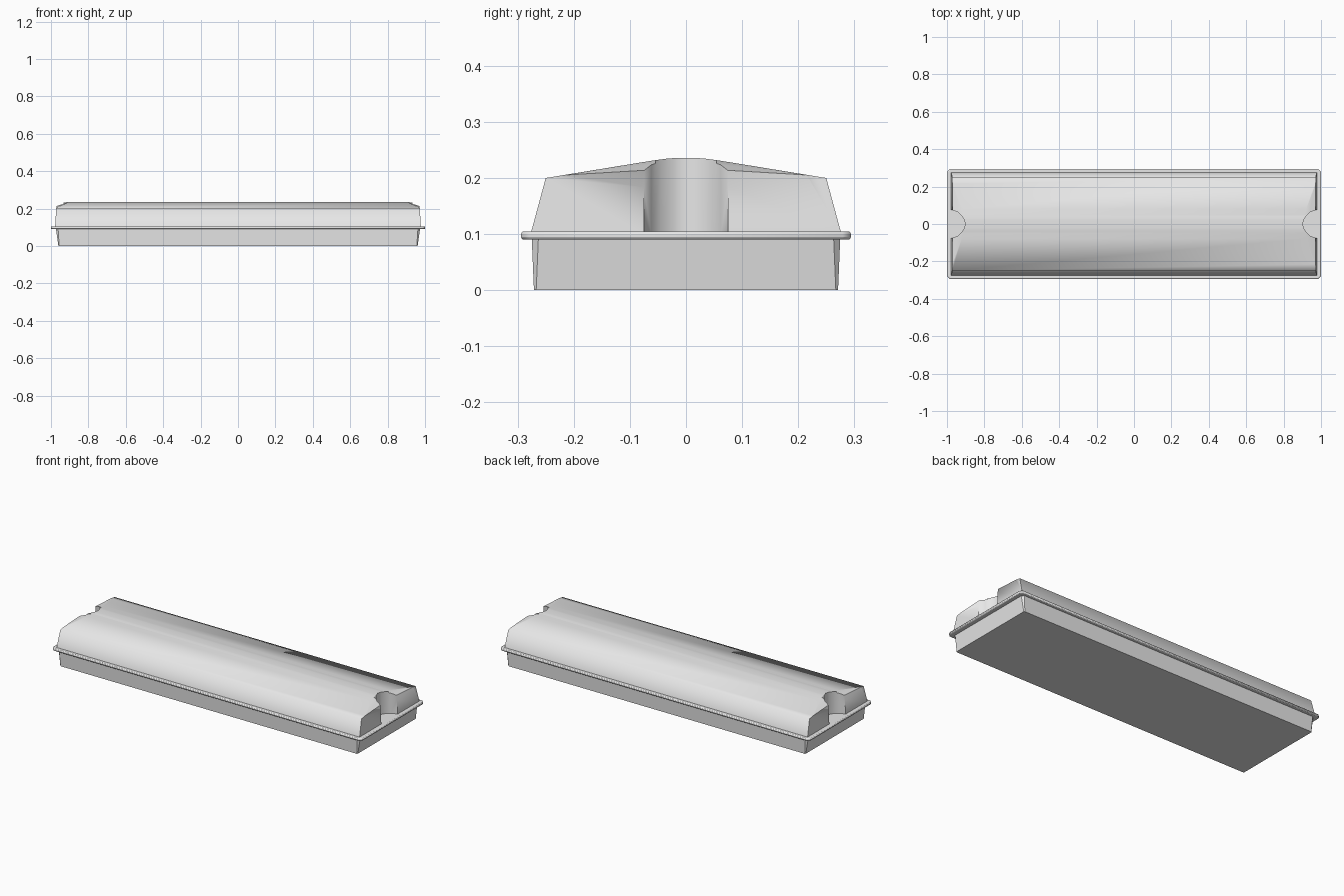
import bpy, bmesh, math
from mathutils import Vector

if "Cube" in bpy.data.objects:
    bpy.data.objects.remove(bpy.data.objects["Cube"])

grey = bpy.data.materials.new("light_grey")
grey.use_nodes = True
colour = (0.8, 0.8, 0.8, 1)
grey.diffuse_color = colour
grey.node_tree.nodes["Principled BSDF"].inputs["Base Color"].default_value = colour


def prism(name, bottom, top):
    """Solid between two matching loops of points."""
    bm = bmesh.new()
    a = [bm.verts.new(p) for p in bottom]
    b = [bm.verts.new(p) for p in top]
    bm.faces.new(a[::-1])
    bm.faces.new(b)
    for i in range(len(a)):
        j = (i + 1) % len(a)
        bm.faces.new((a[i], a[j], b[j], b[i]))
    bmesh.ops.recalc_face_normals(bm, faces=bm.faces)
    mesh = bpy.data.meshes.new(name)
    bm.to_mesh(mesh)
    bm.free()
    ob = bpy.data.objects.new(name, mesh)
    bpy.context.collection.objects.link(ob)
    mesh.materials.append(grey)
    return ob


def rect(x, y, z, cut):
    """Rectangle loop with clipped corners."""
    loop = []
    for sx, sy in ((1, 1), (-1, 1), (-1, -1), (1, -1)):
        pair = [(sx * x, sy * (y - cut), z), (sx * (x - cut), sy * y, z)]
        loop += pair if sx * sy > 0 else pair[::-1]
    return loop


def smooth(ob, degrees):
    bpy.ops.object.select_all(action='DESELECT')
    ob.select_set(True)
    bpy.context.view_layer.objects.active = ob
    bpy.ops.object.shade_smooth_by_angle(angle=math.radians(degrees))


# Tapered base tray
prism("base_tray", rect(0.96, 0.271, 0, 0.004), rect(0.974, 0.275, 0.095, 0.012))

# Thin rim with rounded edges
rim = prism("rim", rect(1.0, 0.294, 0.09, 0.015), rect(1.0, 0.294, 0.105, 0.015))
bevel = rim.modifiers.new("round", 'BEVEL')
bevel.width = 0.005
bevel.segments = 2
bevel.limit_method = 'ANGLE'
bevel.angle_limit = math.radians(60)
smooth(rim, 50)

# Cover with a shallow ridged top
half = [(0.277, 0.1), (0.25, 0.2), (0.06, 0.231), (0.03, 0.235)]
section = half + [(0, 0.236)] + [(-y, z) for y, z in half[::-1]]


def end_loop(side):
    return [(side * (0.978 - 0.06 * (z - 0.1)), y, z) for y, z in section]


cover = prism("cover", end_loop(-1), end_loop(1))

# Cutters: rounded end notches and the small slanted facets beside them
notch = [(0.973, 0.075), (0.94, 0.062), (0.922, 0.045), (0.908, 0.022)]
outline = ([(1.1, 0.08)] + notch + [(0.902, 0)]
           + [(x, -y) for x, y in notch[::-1]] + [(1.1, -0.08)])
cutters = []
for s in (-1, 1):
    cutters.append(prism("notch_cutter",
                         [(s * x, y, 0.08) for x, y in outline],
                         [(s * x, y, 0.3) for x, y in outline]))
    for t in (-1, 1):
        a, b, c = (Vector(p) for p in ((0.971, 0.215, 0.2055),
                                       (0.971, 0.07, 0.214),
                                       (0.908, 0.045, 0.2335)))
        d = a + (b - c)
        tri = [Vector((s * p.x, t * p.y, p.z)) for p in (a, d, b, c)]
        cutters.append(prism("facet_cutter", tri,
                             [p + Vector((0, 0, 0.1)) for p in tri]))

for cutter in cutters:
    cutter.hide_render = True
    cutter.hide_set(True)
    cut = cover.modifiers.new("cut", 'BOOLEAN')
    cut.operation = 'DIFFERENCE'
    cut.solver = 'EXACT'
    cut.object = cutter

# Bake the cuts, then drop the cutters
bpy.context.view_layer.update()
baked = bpy.data.meshes.new_from_object(
    cover.evaluated_get(bpy.context.evaluated_depsgraph_get()))
cover.modifiers.clear()
cover.data = baked
for cutter in cutters:
    bpy.data.objects.remove(cutter)
smooth(cover, 70)
